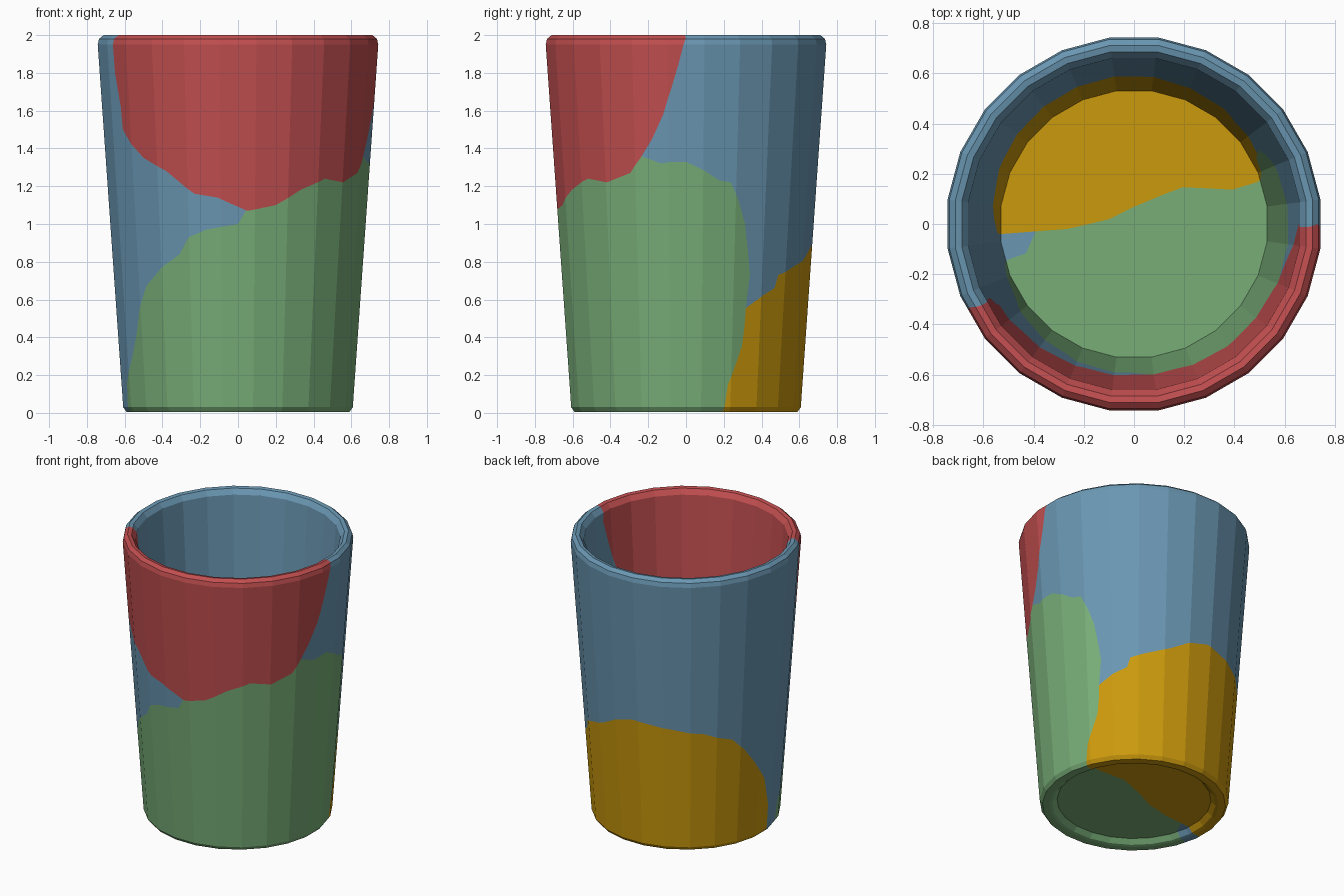
import bpy, bmesh
from math import sin, cos, pi, radians
from mathutils import Vector

if "Cube" in bpy.data.objects:
    bpy.data.objects.remove(bpy.data.objects["Cube"])

SIDES = 24


def new_object(name, bm):
    bmesh.ops.recalc_face_normals(bm, faces=bm.faces)
    mesh = bpy.data.meshes.new(name)
    bm.to_mesh(mesh)
    bm.free()
    ob = bpy.data.objects.new(name, mesh)
    bpy.context.collection.objects.link(ob)
    return ob


def make_cup(profile):
    """Revolve an (r, z) profile that starts and ends on the axis."""
    bm = bmesh.new()
    rings = []
    for r, z in profile[1:-1]:
        rings.append([bm.verts.new((r * cos((i + .5) * 2 * pi / SIDES),
                                    r * sin((i + .5) * 2 * pi / SIDES), z))
                      for i in range(SIDES)])
    for a, b in zip(rings, rings[1:]):
        for i in range(SIDES):
            j = (i + 1) % SIDES
            bm.faces.new((a[i], a[j], b[j], b[i]))
    for ring in (rings[0], rings[-1]):
        bm.faces.new(ring)
    return new_object("cup", bm)


def wall(*pts):
    """Points on the outer wall: angle from the front in degrees, height."""
    out = []
    for a, z in pts:
        r, t = .61 + .0675 * z, radians(a)
        out.append(Vector((r * sin(t), -r * cos(t), z)))
    return out


def floor(*pts):
    return [Vector((x, y, .1)) for x, y in pts]


def make_cutter(name, apex_z, hub, loop):
    """Cone from the axis through a crack line, capped far outside the cup."""
    apex = Vector((0, 0, apex_z))
    bm = bmesh.new()
    tip, cap = bm.verts.new(apex), bm.verts.new(hub)
    vs = [bm.verts.new(apex + (p - apex) * 3) for p in loop]
    for a, b in zip(vs, vs[1:] + vs[:1]):
        bm.faces.new((tip, a, b))
        bm.faces.new((cap, b, a))
    ob = new_object(name, bm)
    ob.hide_render = True
    return ob


def cut(ob, cutter, operation):
    mod = ob.modifiers.new("cut", 'BOOLEAN')
    mod.operation, mod.solver, mod.object = operation, 'EXACT', cutter
    bpy.context.view_layer.objects.active = ob
    bpy.ops.object.modifier_apply(modifier=mod.name)


def paint(ob, colour):
    mat = bpy.data.materials.new(ob.name + "_colour")
    mat.diffuse_color = (*colour, 1)
    mat.use_nodes = True
    mat.node_tree.nodes["Principled BSDF"].inputs["Base Color"].default_value = mat.diffuse_color
    ob.data.materials.clear()
    ob.data.materials.append(mat)


# whole cup: recessed base, tapered wall, rounded rim, inner floor
rest = make_cup([(0, .04), (.50, .04), (.53, .01), (.55, .005), (.595, .005), (.613, .03),
                 (.749, 1.95), (.742, 1.98), (.718, 2), (.692, 1.995), (.666, 1.96),
                 (.535, .12), (0, .12)])

# crack line of the front rim piece
rim_loop = wall((-63, 2), (-62.7, 1.8), (-59.6, 1.62), (-59, 1.5), (-52.5, 1.42),
                (-45.5, 1.35), (-33, 1.28), (-23, 1.19), (-19.5, 1.16), (-9, 1.14),
                (4, 1.07), (17, 1.1), (28.6, 1.18), (41.5, 1.24), (53, 1.22),
                (65, 1.27), (70, 1.35), (75.3, 1.45), (80.4, 1.58), (84.5, 1.74),
                (87, 1.85), (90, 2))

# crack line of the front base piece: right wall, floor, left wall, overlap
front_loop = (wall((70, 1.36), (79, 1.32), (90, 1.33), (98, 1.28), (105, 1.23),
                   (110, 1.22), (114, 1.12), (117.5, 1.0), (119.6, .85), (121, .73),
                   (119.6, .58), (119, .45), (118, .35), (115, .26), (111, .15))
              + floor((.5, .17), (.4, .14), (.2, .15), (.12, .12), (0, .07),
                      (-.1, .02), (-.27, -.02), (-.4, -.03), (-.44, -.12), (-.5, -.14))
              + wall((-72, .15), (-62.7, .3), (-57.5, .42), (-53.5, .55), (-48, .67),
                     (-37.5, .77), (-27.7, .84), (-22.7, .93), (-14.5, .97), (0, 1.0),
                     (3.5, 1.07), (20, 1.4), (60, 1.55)))

# crack line of the back base piece: back wall, floor, overlap
back_loop = (wall((119, .55), (128, .62), (136, .66), (138, .73), (146, .76),
                  (161, .82), (172, .89), (185, .93), (205, .9), (225, .86),
                  (242, .79), (250, .7), (258, .58), (268, .42), (274, .2))
             + floor((-.53, -.04), (-.4, -.03), (-.27, -.02), (0, -.2), (.4, -.1))
             + wall((100, .2), (108, .4)))

pieces = [
    ("front_rim_piece", 1.2, (.3, -4, 2), rim_loop, (.54, .077, .08)),
    ("front_base_piece", 1.0, (1, -4, -.5), front_loop, (.187, .42, .187)),
    ("back_base_piece", 1.0, (0, 4, -2), back_loop, (.60, .32, .004)),
]

# split each piece off the remaining cup
for name, apex_z, hub, loop, colour in pieces:
    cutter = make_cutter(name + "_cutter", apex_z, hub, loop)
    piece = rest.copy()
    piece.data = rest.data.copy()
    piece.name = name
    bpy.context.collection.objects.link(piece)
    cut(piece, cutter, 'INTERSECT')
    cut(rest, cutter, 'DIFFERENCE')
    bpy.data.objects.remove(cutter)
    paint(piece, colour)

# what remains is the large back wall piece
rest.name = "back_wall_piece"
paint(rest, (.144, .31, .448))
